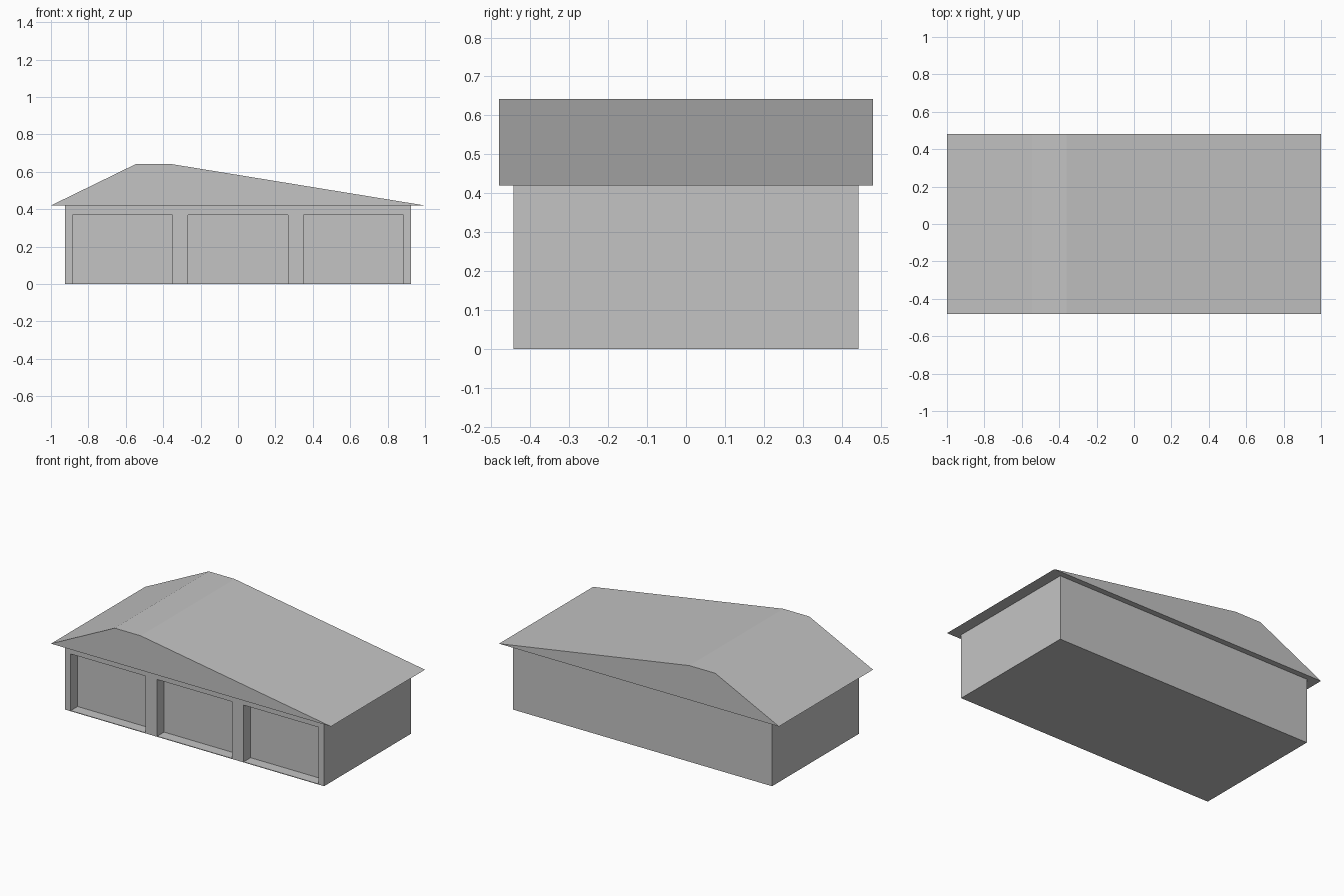
import bpy
import bmesh

old = bpy.data.objects.get("Cube")
if old:
    bpy.data.objects.remove(old, do_unlink=True)

WALL_X, WALL_Y = 0.925, 0.443      # half sizes of the walls
ROOF_Y = 0.48                      # half depth of the roof
EAVE, RIDGE = 0.42, 0.642
BAY_HALF, BAY_TOP, BAY_DEPTH = 0.267, 0.37, 0.07
SLAB = 0.004                       # thin floor left in the bays

grey = bpy.data.materials.new("plain grey")
grey.use_nodes = True
colour = (0.55, 0.55, 0.55, 1)
grey.diffuse_color = colour
grey.node_tree.nodes["Principled BSDF"].inputs["Base Color"].default_value = colour


def prism(name, profile, y0, y1):
    """Extrude an x-z profile from y0 to y1."""
    bm = bmesh.new()
    face = bm.faces.new([bm.verts.new((x, y0, z)) for x, z in profile])
    moved = bmesh.ops.extrude_face_region(bm, geom=[face])["geom"]
    bmesh.ops.translate(bm, vec=(0, y1 - y0, 0),
                        verts=[v for v in moved if isinstance(v, bmesh.types.BMVert)])
    bmesh.ops.recalc_face_normals(bm, faces=bm.faces)
    mesh = bpy.data.meshes.new(name)
    bm.to_mesh(mesh)
    bm.free()
    mesh.materials.append(grey)
    obj = bpy.data.objects.new(name, mesh)
    bpy.context.collection.objects.link(obj)
    return obj


def rectangle(x0, x1, z0, z1):
    return [(x0, z0), (x1, z0), (x1, z1), (x0, z1)]


# Walls, with three recessed bays cut into the front
walls = prism("walls", rectangle(-WALL_X, WALL_X, 0, EAVE), -WALL_Y, WALL_Y)
cutters = []
for label, x in (("right", -0.618), ("middle", 0), ("left", 0.618)):
    cutter = prism(label + "_bay_cutter",
                   rectangle(x - BAY_HALF, x + BAY_HALF, SLAB, BAY_TOP),
                   -WALL_Y - 0.1, -WALL_Y + BAY_DEPTH)
    cutter.hide_render = True
    cut = walls.modifiers.new(label + " bay", "BOOLEAN")
    cut.operation = "DIFFERENCE"
    cut.solver = "EXACT"
    cut.object = cutter
    cutters.append(cutter)

# Bake the cuts and discard the cutters
bpy.context.view_layer.update()
graph = bpy.context.evaluated_depsgraph_get()
cut_mesh = bpy.data.meshes.new_from_object(walls.evaluated_get(graph))
walls.modifiers.clear()
walls.data = cut_mesh
for cutter in cutters:
    bpy.data.objects.remove(cutter, do_unlink=True)

# Lopsided roof with a flat ridge and overhanging eaves
prism("roof", [(-1, EAVE), (1, EAVE), (-0.36, RIDGE), (-0.545, RIDGE)], -ROOF_Y, ROOF_Y)
